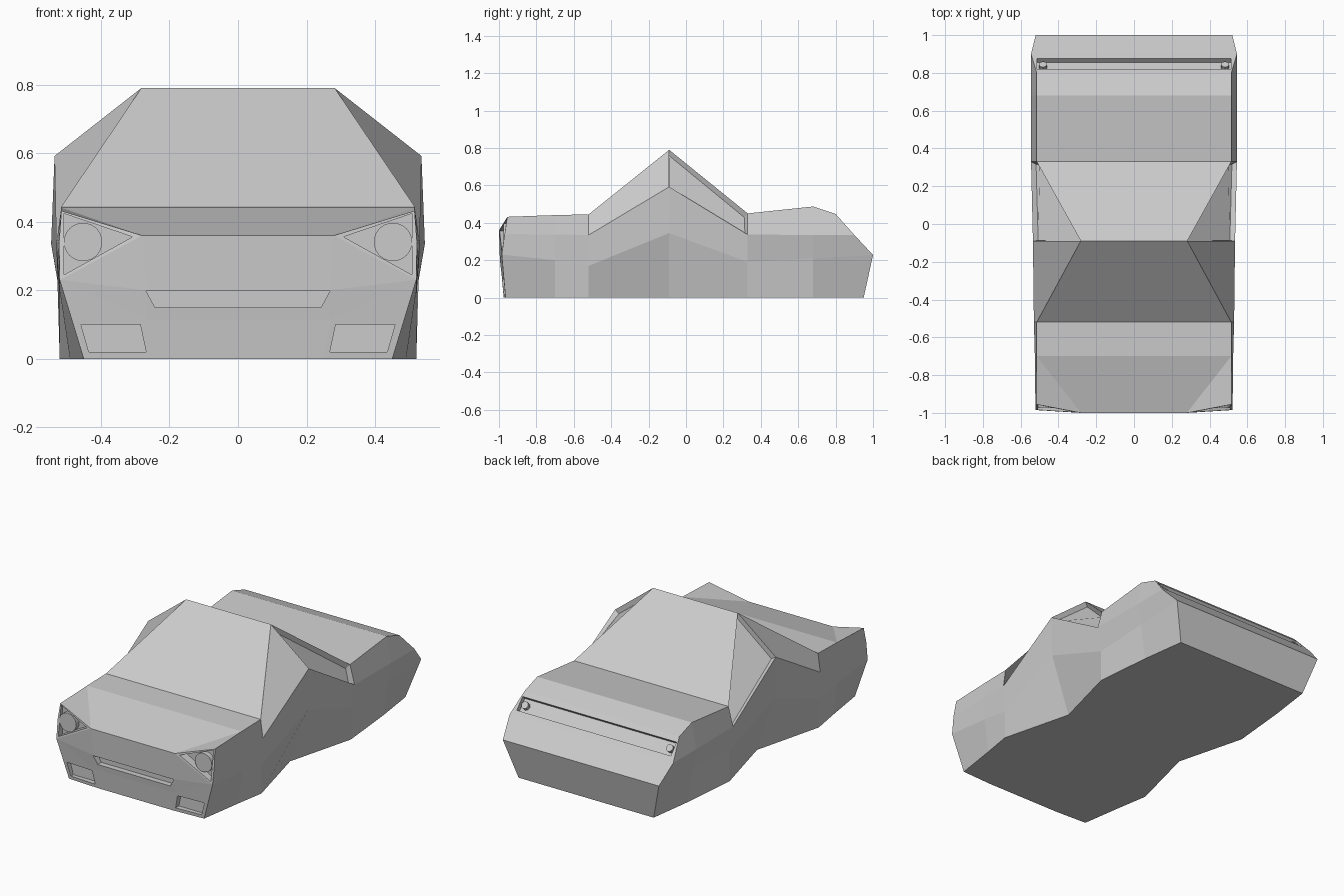
import bpy, bmesh, math
from mathutils import Vector, Matrix

if "Cube" in bpy.data.objects:
    bpy.data.objects.remove(bpy.data.objects["Cube"])

grey = bpy.data.materials.new("body grey")
grey.diffuse_color = (0.6, 0.6, 0.6, 1)
grey.use_nodes = True
grey.node_tree.nodes["Principled BSDF"].inputs["Base Color"].default_value = grey.diffuse_color


def make(name, bm):
    bmesh.ops.recalc_face_normals(bm, faces=bm.faces[:])
    me = bpy.data.meshes.new(name)
    bm.to_mesh(me)
    bm.free()
    me.materials.append(grey)
    ob = bpy.data.objects.new(name, me)
    bpy.context.collection.objects.link(ob)
    return ob


# body: half sections listed bottom, sill crease, shoulder, top edge
sections = [
    [(.45, -.965, 0), (.52, -.985, .23), (.522, -.97, .34), (.515, -.955, .432)],
    [(.49, -.70, 0), (.52, -.70, .2), (.525, -.70, .337), (.515, -.70, .441)],
    [(.52, -.52, 0), (.52, -.52, .17), (.53, -.52, .335), (.515, -.52, .445)],
    [(.41, -.09, 0), (.53, -.09, .345), (.535, -.09, .592), (.282, -.09, .79)],
    [(.52, .33, 0), (.52, .33, .19), (.545, .33, .337), (.515, .33, .45)],
    [(.487, .68, 0), (.52, .68, .21), (.545, .68, .335), (.515, .68, .487)],
    [(.45, .95, 0), (.52, 1.0, .228), (.545, .90, .335), (.515, .80, .447)],
]
bm = bmesh.new()


def both(p):
    return [bm.verts.new((s * p[0], p[1], p[2])) for s in (1, -1)]


S = [[both(p) for p in sec] for sec in sections]
vents = []
for k, (a, b) in enumerate(zip(S, S[1:])):
    for side in (0, 1):
        for i in range(3):
            f = bm.faces.new([a[i][side], a[i + 1][side], b[i + 1][side], b[i][side]])
            if (k, i) == (3, 2):
                vents.append(f)
    if k:
        for i in (0, 3):
            bm.faces.new([a[i][0], a[i][1], b[i][1], b[i][0]])

# tail panels
for a, b in zip(S[-1], S[-1][1:]):
    bm.faces.new([a[0], a[1], b[1], b[0]])

# nose: dropped hood centre, bumper and chin
c, g, l, d = [both(p) for p in [(.28, -1, .36), (.265, -.995, .2), (.27, -.985, .115), (.25, -.975, 0)]]
F, H = S[0], S[1]
for p, q in [(H[3], c), (c, g), (g, l), (l, d)]:
    bm.faces.new([p[0], p[1], q[1], q[0]])
for s in (0, 1):
    bm.faces.new([H[3][s], F[3][s], c[s]])
    bm.faces.new([F[3][s], F[2][s], F[1][s], c[s]])
    bm.faces.new([c[s], F[1][s], g[s]])
    bm.faces.new([F[1][s], l[s], g[s]])
    bm.faces.new([F[1][s], F[0][s], d[s], l[s]])
bm.faces.new([F[0][0], d[0], d[1], F[0][1], H[0][1], H[0][0]])

# recessed side vents behind the cabin
bmesh.ops.recalc_face_normals(bm, faces=bm.faces[:])
bmesh.ops.inset_individual(bm, faces=vents, thickness=.012, depth=-.03)
body = make("car_body", bm)


def prism(bm, pts, move):
    low = [bm.verts.new(p) for p in pts]
    high = [bm.verts.new(Vector(p) + Vector(move)) for p in pts]
    bm.faces.new(low)
    bm.faces.new(high[::-1])
    n = len(pts)
    for i in range(n):
        bm.faces.new([low[i], low[(i + 1) % n], high[(i + 1) % n], high[i]])


# cutters: lamp pockets, fog lamp pockets, grille slot, rear groove
cb = bmesh.new()
for s in (1, -1):
    for pts, y in [([(.508, .424), (.308, .356), (.508, .245)], -.945),
                   ([(.458, .1), (.285, .1), (.268, .02), (.435, .02)], -.945)]:
        prism(cb, [(s * x, -1.1, z) for x, z in pts], (0, 1.1 + y, 0))
prism(cb, [(x, -1.1, z) for x, z in [(-.268, .198), (.268, .198), (.242, .15), (-.242, .15)]], (0, .145, 0))
n = Vector((0, .73, .683))
p, q = Vector((-.513, .822, .423)), Vector((-.513, .877, .361))
prism(cb, [p + n * .05, q + n * .05, q - n * .03, p - n * .03], (1.026, 0, 0))
cutter = make("recess_cutter", cb)
cutter.hide_render = True
cutter.hide_viewport = False
cutter.display_type = 'WIRE'
mod = body.modifiers.new("recesses", 'BOOLEAN')
mod.operation = 'DIFFERENCE'
mod.solver = 'EXACT'
mod.object = cutter


def lamp(name, centre, axis, r, length, sides):
    b = bmesh.new()
    rot = Vector((0, 0, 1)).rotation_difference(Vector(axis)).to_matrix().to_4x4()
    bmesh.ops.create_cone(b, cap_ends=True, segments=sides, radius1=r, radius2=r, depth=length,
                          matrix=Matrix.Translation(centre) @ rot)
    make(name, b)


# lamps
for s, side in ((1, "right"), (-1, "left")):
    lamp("headlight_" + side, (s * .452, -.957, .341), (0, -1, 0), .056, .035, 32)
    lamp("tail_lamp_" + side, Vector((s * .482, .849, .392)) - n * .02, n, .022, .03, 8)
